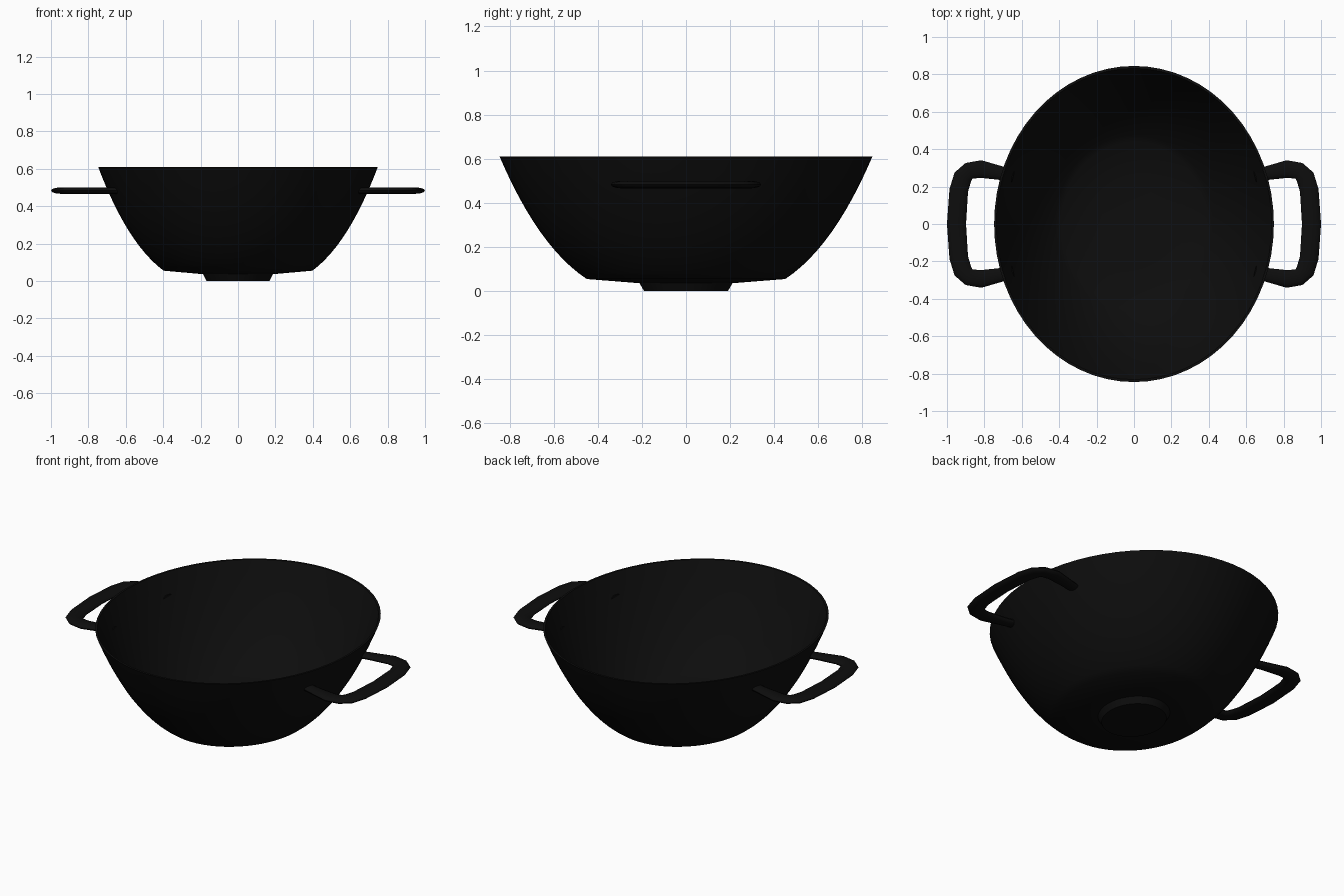
import bpy, bmesh, math
from mathutils import Vector

cube = bpy.data.objects.get("Cube")
if cube:
    bpy.data.objects.remove(cube, do_unlink=True)

black = bpy.data.materials.new("matte black")
black.use_nodes = True
black.diffuse_color = (0.004, 0.004, 0.004, 1)
black.node_tree.nodes["Principled BSDF"].inputs["Base Color"].default_value = black.diffuse_color


def loft(name, rings):
    """Skin a list of equal closed rings and cap both ends."""
    bm = bmesh.new()
    loops = [[bm.verts.new(p) for p in ring] for ring in rings]
    n = len(loops[0])
    for a, b in zip(loops, loops[1:]):
        for i in range(n):
            j = (i + 1) % n
            bm.faces.new((a[i], a[j], b[j], b[i]))
    bm.faces.new(loops[0])
    bm.faces.new(loops[-1])
    bmesh.ops.recalc_face_normals(bm, faces=bm.faces)
    mesh = bpy.data.meshes.new(name)
    bm.to_mesh(mesh)
    bm.free()
    mesh.materials.append(black)
    obj = bpy.data.objects.new(name, mesh)
    bpy.context.collection.objects.link(obj)
    bpy.ops.object.select_all(action='DESELECT')
    obj.select_set(True)
    bpy.context.view_layer.objects.active = obj
    bpy.ops.object.shade_smooth_by_angle(angle=math.radians(35))
    return obj


def oval(radius, z, sides=64):
    """Oval ring, narrower across than front to back."""
    turn = [2 * math.pi * i / sides for i in range(sides)]
    return [(0.885 * radius * math.cos(t), radius * math.sin(t), z) for t in turn]


def wall(start, bend, end, steps=12):
    """Curved side of the bowl."""
    s, b, e = Vector(start), Vector(bend), Vector(end)
    ts = [i / steps for i in range(steps + 1)]
    return [tuple(s * (1 - t) ** 2 + b * 2 * t * (1 - t) + e * t * t) for t in ts]


# Bowl: outer wall up to the rim, then the inside back down to the floor
outer = wall((0.45, 0.055), (0.67, 0.20), (0.845, 0.61))
inner = wall((0.44, 0.07), (0.655, 0.21), (0.832, 0.61))
profile = [(0.21, 0.036)] + outer + inner[::-1] + [(0.2, 0.053)]
loft("bowl", [oval(r, z) for r, z in profile])

# Foot
loft("foot", [oval(0.19, 0), oval(0.213, 0.04)])

# Handles: flattened tube swept along half a loop, mirrored front to back
half = [(0.645, 0.257, 0.034), (0.70, 0.27, 0.036), (0.82, 0.294, 0.047),
        (0.882, 0.284, 0.046), (0.915, 0.252, 0.05), (0.937, 0.18, 0.05)]
path = half + [(0.949, 0, 0.051)] + [(x, -y, w) for x, y, w in reversed(half)]


def handle(name, side):
    rings = []
    for i, (x, y, w) in enumerate(path):
        before, after = path[max(i - 1, 0)], path[min(i + 1, len(path) - 1)]
        d = Vector((after[0] - before[0], after[1] - before[1])).normalized()
        ring = []
        for k in range(12):
            t = 2 * math.pi * k / 12
            off = w * math.cos(t)
            ring.append((side * (x - d.y * off), y + d.x * off,
                         0.483 + 0.017 * math.sin(t)))
        rings.append(ring)
    loft(name, rings)


handle("left_handle", 1)
handle("right_handle", -1)
